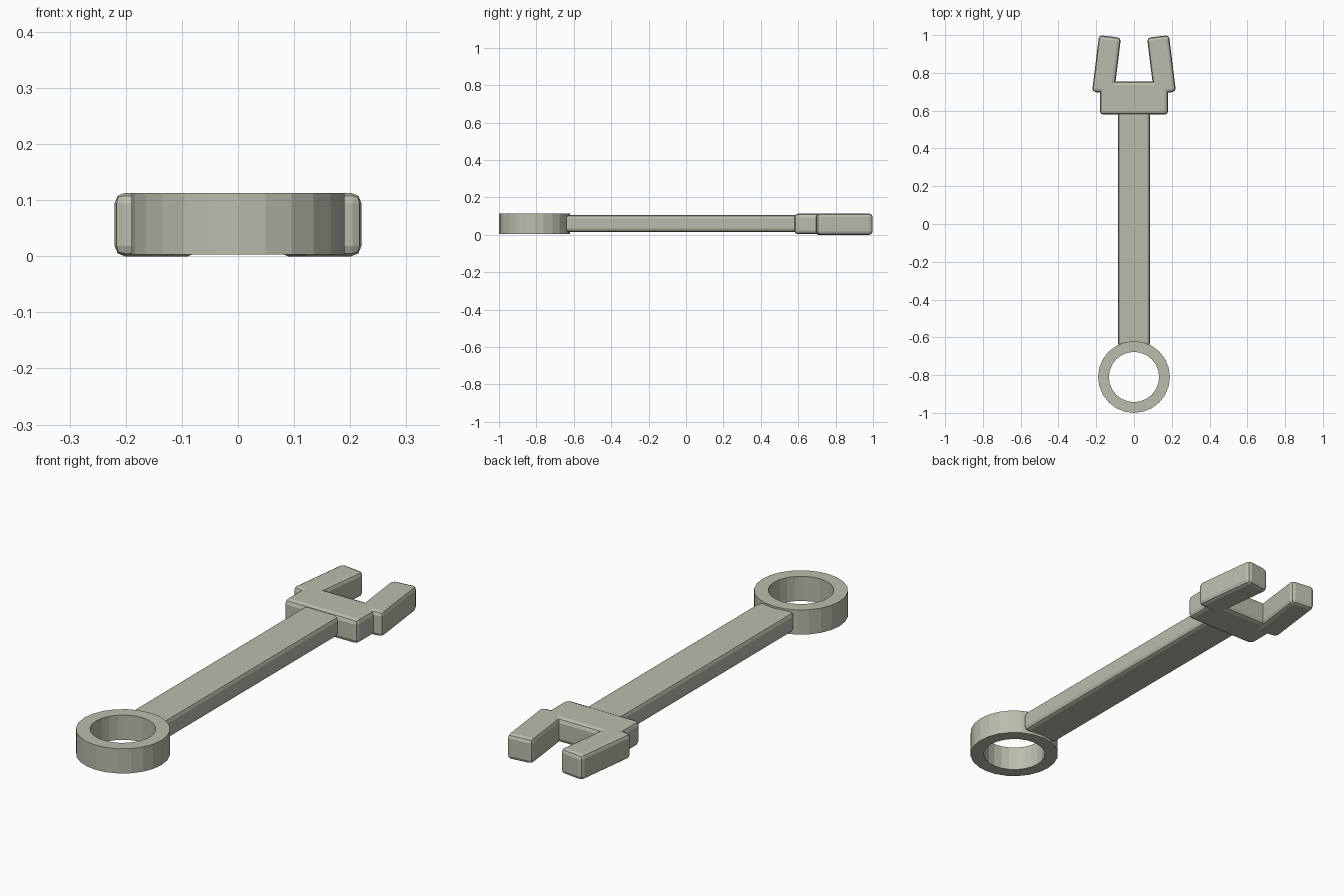
import bpy, bmesh
from math import radians, cos, sin, tau

if "Cube" in bpy.data.objects:
    bpy.data.objects.remove(bpy.data.objects["Cube"])

steel = bpy.data.materials.new("warm_grey_steel")
steel.diffuse_color = (0.50, 0.50, 0.42, 1)
steel.use_nodes = True
steel.node_tree.nodes["Principled BSDF"].inputs["Base Color"].default_value = steel.diffuse_color


def block(name, center, size, bevel, turn=0.0):
    """Box with softly rounded edges."""
    bpy.ops.mesh.primitive_cube_add(size=1, location=center, rotation=(0, 0, turn))
    ob = bpy.context.object
    ob.name = name
    ob.scale = size
    bpy.ops.object.transform_apply(location=False, rotation=False, scale=True)
    mod = ob.modifiers.new("edge_round", 'BEVEL')
    mod.width = bevel
    mod.segments = 2
    ob.data.materials.append(steel)
    return ob


def ring(name, center_y, r_out, r_in, z0, z1, n=24):
    """Flat-sided ring swept from a rectangular section."""
    bm = bmesh.new()
    section = [(r_out, z0), (r_out, z1), (r_in, z1), (r_in, z0)]
    loops = [[bm.verts.new((r * sin(tau * i / n), r * cos(tau * i / n), z))
              for r, z in section] for i in range(n)]
    for i in range(n):
        a, b = loops[i], loops[(i + 1) % n]
        for j in range(4):
            k = (j + 1) % 4
            bm.faces.new((a[j], a[k], b[k], b[j]))
    bmesh.ops.recalc_face_normals(bm, faces=bm.faces)
    me = bpy.data.meshes.new(name)
    bm.to_mesh(me)
    bm.free()
    me.materials.append(steel)
    ob = bpy.data.objects.new(name, me)
    ob.location.y = center_y
    bpy.context.collection.objects.link(ob)
    return ob


# Closed ring end
ring("ring_end", -0.81, 0.19, 0.133, 0.003, 0.113)

# Handle, thinner than both ends
block("handle", (0, -0.02, 0.06), (0.172, 1.25, 0.09), 0.018)

# Open jaw: base and two prongs leaning inward
block("jaw_base", (0, 0.667, 0.058), (0.362, 0.177, 0.11), 0.02)
for side, label in ((-1, "left"), (1, "right")):
    block("jaw_prong_" + label, (side * 0.1455, 0.843, 0.0565),
          (0.117, 0.302, 0.113), 0.018, side * radians(7))
